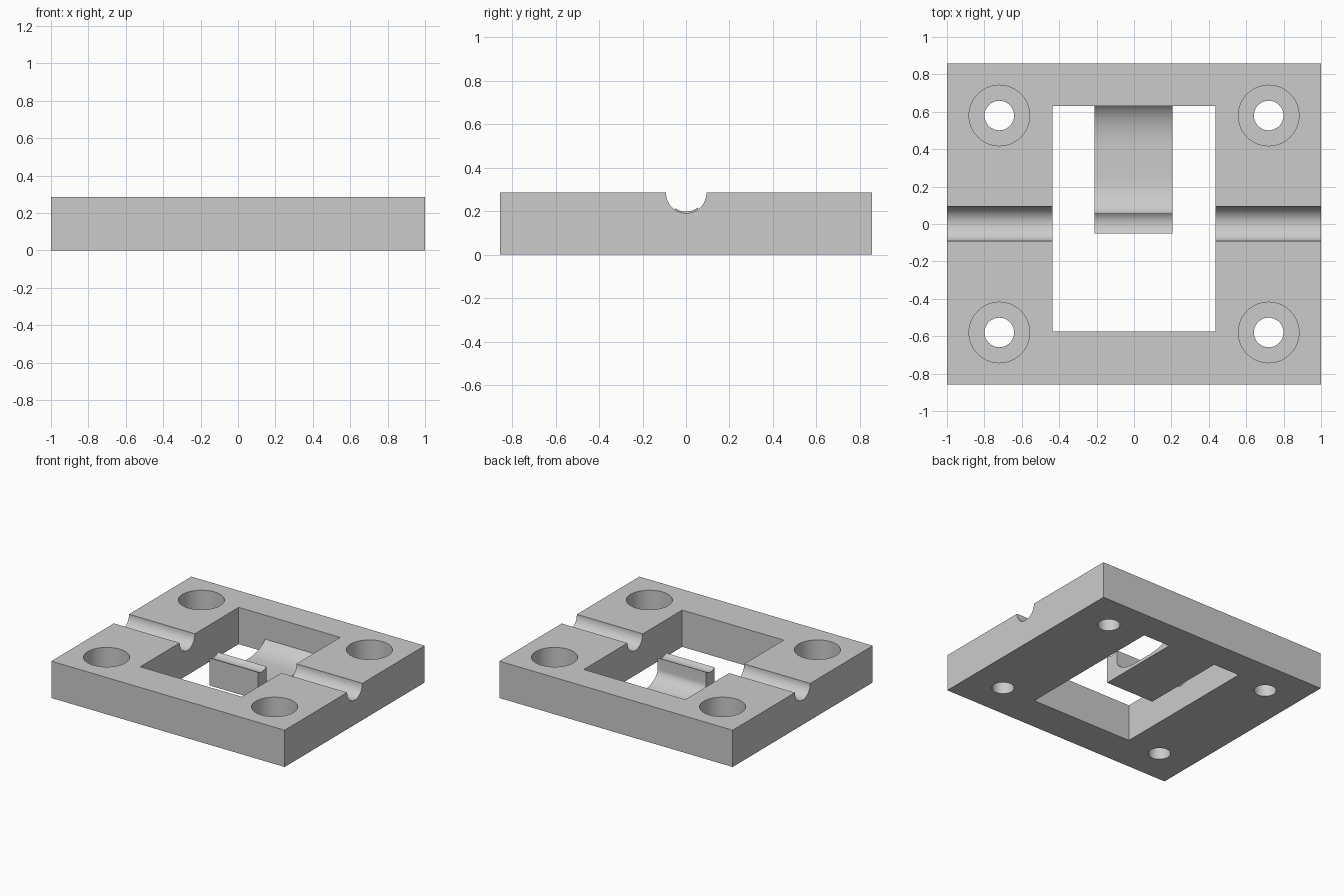
import bpy, bmesh
from math import sin, cos, pi, acos, sqrt

if "Cube" in bpy.data.objects:
    bpy.data.objects.remove(bpy.data.objects["Cube"], do_unlink=True)

HEIGHT = 0.285
WINDOW_BACK = 0.63

grey = bpy.data.materials.new("plain grey")
grey.use_nodes = True
grey.diffuse_color = (0.6, 0.6, 0.6, 1)
grey.node_tree.nodes["Principled BSDF"].inputs["Base Color"].default_value = (0.6, 0.6, 0.6, 1)


def box(name, x0, x1, y0, y1, z0, z1):
    bpy.ops.mesh.primitive_cube_add(size=1, location=((x0 + x1) / 2, (y0 + y1) / 2, (z0 + z1) / 2))
    ob = bpy.context.object
    ob.name = name
    ob.scale = (x1 - x0, y1 - y0, z1 - z0)
    bpy.ops.object.transform_apply(location=True, rotation=True, scale=True)
    return ob


def cylinder(name, radius, depth, location, rotation=(0, 0, 0)):
    bpy.ops.mesh.primitive_cylinder_add(vertices=64, radius=radius, depth=depth,
                                        location=location, rotation=rotation)
    bpy.context.object.name = name
    return bpy.context.object


def cut(target, cutter):
    mod = target.modifiers.new("cut", "BOOLEAN")
    mod.operation = "DIFFERENCE"
    mod.solver = "EXACT"
    mod.object = cutter
    bpy.context.view_layer.objects.active = target
    bpy.ops.object.modifier_apply(modifier=mod.name)
    bpy.data.objects.remove(cutter, do_unlink=True)


def finish(ob):
    ob.data.materials.clear()
    ob.data.materials.append(grey)
    bpy.ops.object.select_all(action="DESELECT")
    ob.select_set(True)
    bpy.context.view_layer.objects.active = ob
    bpy.ops.object.shade_smooth_by_angle(angle=pi / 6)


# Base plate with its central window
plate = box("base_plate", -1, 1, -0.857, 0.857, 0, HEIGHT)
cut(plate, box("window_cutter", -0.435, 0.435, -0.575, WINDOW_BACK, -0.1, 0.5))

# Axle groove across both sides
cut(plate, cylinder("groove_cutter", 0.093, 3, (0, 0.001, HEIGHT - 0.001), (0, pi / 2, 0)))

# Counterbored screw holes at the corners
for x in (-0.72, 0.72):
    for y in (-0.58, 0.58):
        cut(plate, cylinder("bore_cutter", 0.162, 0.36, (x, y, HEIGHT)))
        cut(plate, cylinder("hole_cutter", 0.079, 1, (x, y, 0)))
finish(plate)

# Spring tongue: side profile with a cradled lip and a scooped upper face
STEPS = 14
profile = [(WINDOW_BACK, 0), (-0.05, 0)]
for i in range(STEPS + 1):
    y = -0.05 + 0.105 * i / STEPS
    profile.append((y, HEIGHT - sqrt(0.087 ** 2 - y * y)))
for i in range(STEPS + 1):
    a = pi / 2 * i / STEPS
    profile.append((0.25 - 0.195 * cos(a), 0.13 - 0.105 * sin(a)))
end = acos(0.21 / 0.23)
for i in range(STEPS + 1):
    a = pi / 2 + (end - pi / 2) * i / STEPS
    profile.append((0.42 + 0.23 * cos(a), 0.15 - 0.125 * sin(a)))

bm = bmesh.new()
face = bm.faces.new([bm.verts.new((-0.21, y, z)) for y, z in profile])
side = bmesh.ops.extrude_face_region(bm, geom=[face])
moved = [g for g in side["geom"] if isinstance(g, bmesh.types.BMVert)]
bmesh.ops.translate(bm, verts=moved, vec=(0.415, 0, 0))
bmesh.ops.recalc_face_normals(bm, faces=bm.faces)
mesh = bpy.data.meshes.new("spring_tongue")
bm.to_mesh(mesh)
bm.free()
tongue = bpy.data.objects.new("spring_tongue", mesh)
bpy.context.collection.objects.link(tongue)
finish(tongue)
